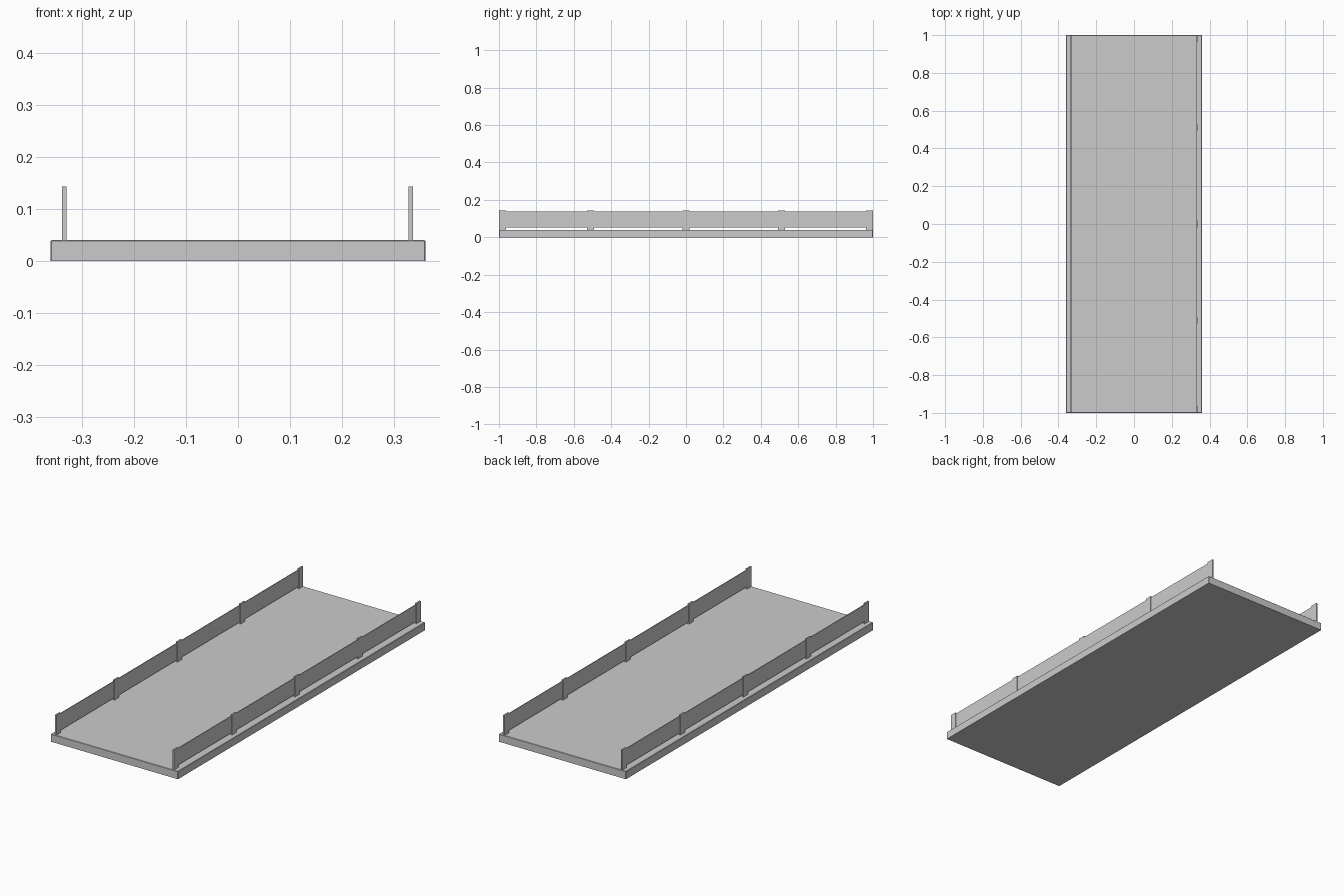
import bpy, bmesh
from mathutils import Matrix, Vector

if "Cube" in bpy.data.objects:
    bpy.data.objects.remove(bpy.data.objects["Cube"])


def box(name, lo, hi, bevel=0):
    lo, hi = Vector(lo), Vector(hi)
    bm = bmesh.new()
    bmesh.ops.create_cube(bm, size=1, matrix=Matrix.Translation((lo + hi) / 2)
                          @ Matrix.Diagonal((*(hi - lo), 1)))
    if bevel:
        # soften only the edges around and above the underside
        edges = [e for e in bm.edges if any(v.co.z > lo.z + 1e-5 for v in e.verts)]
        bmesh.ops.bevel(bm, geom=edges, offset=bevel, segments=1, affect='EDGES')
    mesh = bpy.data.meshes.new(name)
    bm.to_mesh(mesh)
    bm.free()
    ob = bpy.data.objects.new(name, mesh)
    bpy.context.collection.objects.link(ob)
    return ob


# deck slab
box("deck", (-0.36, -1, 0), (0.36, 1, 0.04), 0.002)

# side boards carried on five flat posts each
for side, x in (("left", -0.334), ("right", 0.332)):
    box(f"{side}_rail", (x - 0.002, -0.998, 0.051), (x + 0.002, 0.998, 0.137))
    for i, y in enumerate((-0.981, -0.51, 0, 0.51, 0.981)):
        box(f"{side}_post_{i + 1}", (x - 0.004, y - 0.018, 0.039),
            (x + 0.004, y + 0.018, 0.143))
